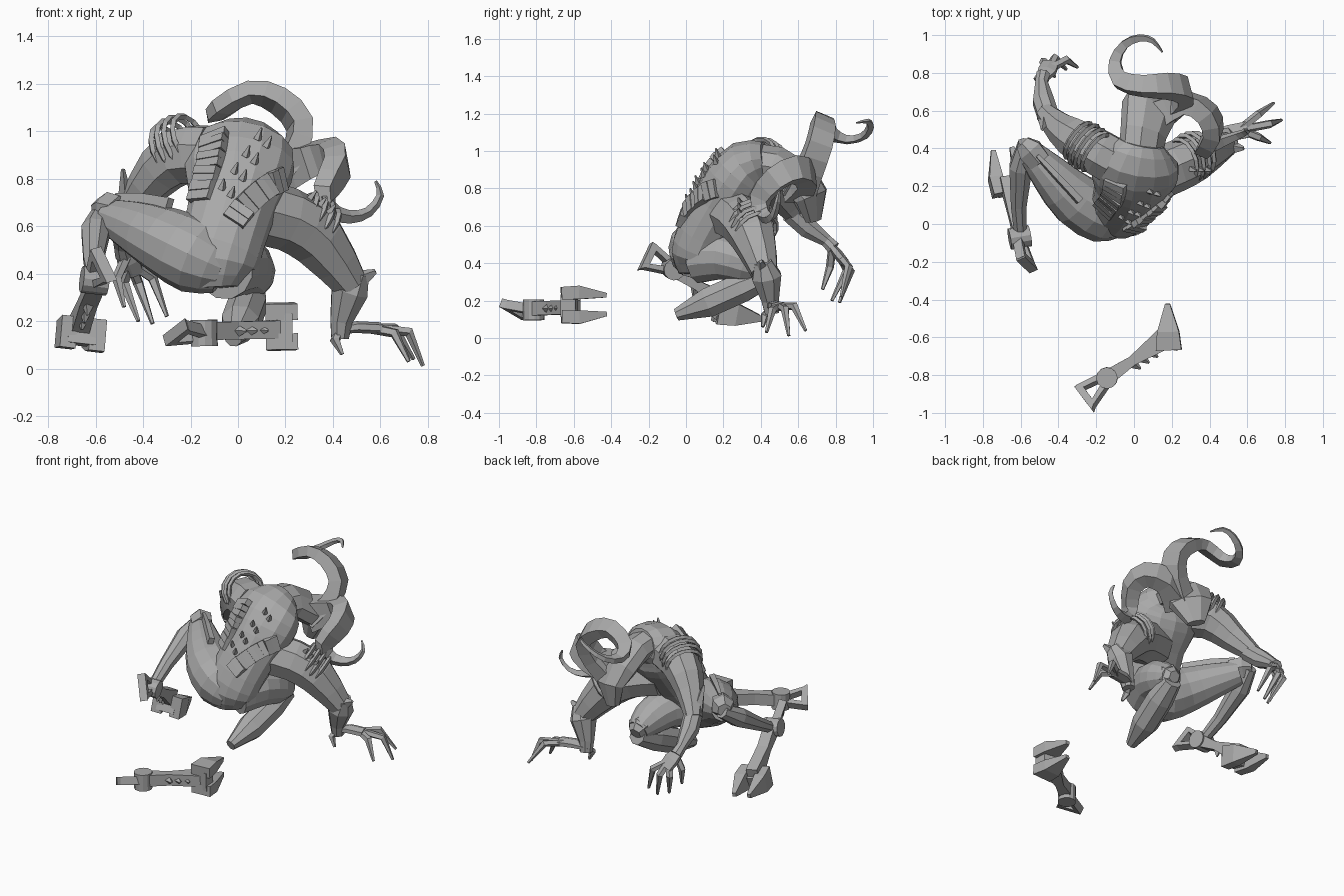
import bpy, bmesh, math
from mathutils import Vector, Matrix
from mathutils.bvhtree import BVHTree

cube = bpy.data.objects.get("Cube")
if cube:
    bpy.data.objects.remove(cube, do_unlink=True)

grey = bpy.data.materials.new("plain grey")
grey.use_nodes = True
grey.diffuse_color = (.4, .4, .4, 1)
grey.node_tree.nodes["Principled BSDF"].inputs["Base Color"].default_value = grey.diffuse_color


def finish(name, bm):
    """Turn a bmesh into a flat-shaded object."""
    bmesh.ops.recalc_face_normals(bm, faces=bm.faces)
    mesh = bpy.data.meshes.new(name)
    bm.to_mesh(mesh)
    bm.free()
    mesh.materials.append(grey)
    obj = bpy.data.objects.new(name, mesh)
    bpy.context.scene.collection.objects.link(obj)
    return obj


def refine(points):
    """Add a point halfway along each span of a smooth curve."""
    result = []
    for i in range(len(points) - 1):
        before, after = points[max(i - 1, 0)], points[min(i + 2, len(points) - 1)]
        result.append(points[i])
        result.append([(9 * (b + c) - a - d) / 16
                       for a, b, c, d in zip(before, points[i], points[i + 1], after)])
    return result + [points[-1]]


def loft(name, points, sides=8, width_axis=(1, 0, 0), flat=1.0):
    """Skin a path of (x, y, z, half width[, half depth]) with capped rings."""
    bm = bmesh.new()
    centres = [Vector(p[:3]) for p in points]
    across = Vector(width_axis)
    phase = math.pi / sides
    grow = 1 / math.cos(phase) if sides == 4 else 1
    rings = []
    for i, p in enumerate(points):
        ahead = centres[min(i + 1, len(points) - 1)]
        along = (ahead - centres[max(i - 1, 0)]).normalized()
        across = (across - along * across.dot(along)).normalized()
        deep = along.cross(across)
        a = p[3] * grow
        b = p[4] * grow if len(p) > 4 else a * flat
        ring = []
        for k in range(sides):
            t = math.tau * k / sides + phase
            ring.append(bm.verts.new(centres[i] + across * a * math.cos(t) + deep * b * math.sin(t)))
        rings.append(ring)
    for low, high in zip(rings, rings[1:]):
        for k in range(sides):
            n = (k + 1) % sides
            bm.faces.new((low[k], low[n], high[n], high[k]))
    bm.faces.new(rings[0])
    bm.faces.new(rings[-1])
    return finish(name, bm)


def prism(name, outline, low, high, matrix):
    """Extrude a flat outline between two heights, then place it."""
    bm = bmesh.new()
    face = bm.faces.new([bm.verts.new((x, y, low)) for x, y in outline])
    grown = bmesh.ops.extrude_face_region(bm, geom=[face])["geom"]
    lifted = [v for v in grown if isinstance(v, bmesh.types.BMVert)]
    bmesh.ops.translate(bm, verts=lifted, vec=(0, 0, high - low))
    bm.transform(matrix)
    return finish(name, bm)


def frame(origin, along, axis):
    """Matrix with x along the part and z near the given axis."""
    x = Vector(along).normalized()
    y = Vector(axis).cross(x).normalized()
    return Matrix.Translation(origin) @ Matrix((x, y, x.cross(y))).transposed().to_4x4()


def spike(name, base, tip, radius):
    return loft(name, [(*base, radius), (*tip, radius * .2)], 4, (.6, .5, .62))


# Hunched torso, neck and head
shoulder_axis = (.53, -.1, -.25)
torso = loft("torso", refine([
    (-.1, .05, .34, .1, .09), (-.1, .06, .44, .18, .14), (-.06, .1, .56, .18, .15),
    (-.02, .18, .7, .19, .16), (.0, .26, .82, .23, .17), (.02, .34, .92, .22, .15),
    (.04, .43, .95, .12, .1)]), 14, shoulder_axis)
loft("head", [
    (.03, .34, .95, .12, .09), (.05, .48, .93, .13, .09), (.08, .6, .85, .16, .09),
    (.1, .67, .76, .14, .07), (.07, .68, .63, .06, .04)], 8, shoulder_axis)

# Long curling horns
loft("upper_horn", refine([
    (.13, .6, .78, .09), (.23, .66, .9, .07), (.26, .71, 1.03, .065), (.17, .73, 1.13, .06),
    (.05, .73, 1.165, .05), (-.07, .76, 1.1, .045), (-.1, .86, 1.06, .03),
    (-.05, .95, 1.08, .022), (.03, .985, 1.13, .017), (.1, .97, 1.16, .012),
    (.15, .91, 1.15, .004)]), 4, (0, 1, 0), .65)
loft("lower_horn", refine([
    (.13, .58, .82, .1), (.28, .64, .87, .07), (.39, .58, .9, .065), (.42, .48, .85, .06),
    (.37, .4, .75, .05), (.39, .41, .67, .035), (.47, .44, .64, .025), (.55, .47, .66, .018),
    (.6, .49, .73, .013), (.58, .5, .79, .005)]), 4, (0, 0, 1), .75)

# Raised rib bands and spine studs, seated on the back
tree = BVHTree.FromObject(torso, bpy.context.evaluated_depsgraph_get())


def on_back(x, z):
    hit, normal, _, _ = tree.ray_cast(Vector((x, -1, z)), Vector((0, 1, 0)))
    return (hit, normal) if hit else (Vector((x, .2, z)), Vector((0, -1, 0)))


def rib_band(name, start, middle, end, half_width, count=9):
    def at(t):
        return [a * (1 - t) ** 2 + b * 2 * t * (1 - t) + c * t * t
                for a, b, c in zip(start, middle, end)]
    for i in range(count):
        here, normal = on_back(*at((i + .5) / count))
        step = on_back(*at((i + 1) / count))[0] - on_back(*at(i / count))[0]
        long = step.length * .52
        box = [(-long, -half_width), (long, -half_width), (long, half_width), (-long, half_width)]
        prism(name, box, -.03, .018 + .005 * (i % 2), frame(here, step, normal))


rib_band("right_rib", (-.1, .99), (-.11, .88), (-.165, .71), .06)
rib_band("left_rib", (.19, .8), (.08, .76), (-.02, .62), .05)
for i in range(4):
    for side in (-1, 1):
        seat, normal = on_back(-.05 + i * .05 + side * .018, .74 + i * .07 - side * .015)
        spike("spine_stud", seat, seat + normal * .02 + Vector((.015, 0, .035)), .013)

# Arms, with hooped shoulders and pointed elbows
loft("right_upper_arm", refine([
    (-.12, .34, .9, .13), (-.26, .42, .89, .125), (-.38, .5, .77, .09), (-.47, .59, .65, .055)]))
loft("right_forearm", [
    (-.45, .56, .67, .06), (-.48, .65, .59, .06), (-.49, .75, .52, .035), (-.48, .79, .48, .04)])
loft("right_palm", [(-.49, .77, .5, .035), (-.46, .81, .45, .055), (-.44, .85, .4, .05)], 6, (1, 0, 0), .5)
loft("left_upper_arm", refine([
    (.04, .23, .67, .14), (.21, .3, .63, .135), (.34, .36, .54, .125), (.48, .42, .35, .075)]))
loft("left_forearm", [
    (.51, .41, .41, .05), (.47, .43, .33, .085), (.435, .45, .2, .05), (.43, .46, .13, .04)])
loft("left_palm", [(.41, .46, .16, .03), (.5, .48, .175, .05), (.6, .5, .17, .05)], 6, (0, 1, 0), .5)
spike("left_elbow_spike", (.48, .41, .36), (.58, .4, .41), .04)
spike("right_elbow_spike", (-.47, .57, .66), (-.485, .5, .84), .03)


def hoops(name, centre, axis, radius, count=4, gap=.04):
    axis = Vector(axis).normalized()
    turn = axis.to_track_quat("Z", "Y").to_euler()
    for i in range(count):
        offset = i - (count - 1) / 2
        place = Vector(centre) + axis * gap * offset
        bpy.ops.mesh.primitive_torus_add(
            location=place, rotation=turn, major_segments=14, minor_segments=4,
            major_radius=radius - .01 * abs(offset), minor_radius=.014)
        bpy.context.object.name = name
        bpy.context.object.data.materials.append(grey)


hoops("right_shoulder_hoop", (-.25, .41, .94), (-.7, .5, -.35), .125)
hoops("left_shoulder_hoop", (.31, .36, .61), (.75, .3, -.55), .125)
for i in range(3):
    spike("shoulder_spike", (.28 + i * .04, .3, .69 - i * .03), (.33 + i * .04, .28, .75 - i * .03), .02)


def finger(name, root, knuckle, tip):
    loft(name, [(*root, .023), (*knuckle, .023), (*tip, .009)], 5)


for knuckle, tip in (((.66, .58, .17), (.74, .64, .04)), ((.72, .53, .155), (.78, .55, .012)),
                     ((.66, .46, .15), (.72, .43, .03))):
    finger("left_finger", (.56, .5, .17), knuckle, tip)
finger("left_thumb", (.43, .46, .16), (.41, .42, .12), (.44, .41, .06))
for knuckle, tip in (((-.36, .87, .38), (-.3, .83, .22)), ((-.42, .88, .36), (-.36, .82, .19)),
                     ((-.48, .86, .36), (-.42, .78, .2))):
    finger("right_finger", (-.45, .82, .44), knuckle, tip)
finger("right_thumb", (-.47, .78, .47), (-.51, .77, .38), (-.48, .73, .26))

# Legs, folded at the knee, with faceted knee caps
loft("right_thigh", refine([
    (-.06, .04, .42, .11), (-.17, .06, .47, .16), (-.31, .13, .54, .145), (-.44, .26, .6, .11),
    (-.54, .37, .64, .075)]), 12)
loft("right_shin", [
    (-.57, .43, .66, .045), (-.6, .3, .58, .065), (-.61, .1, .46, .045), (-.6, -.06, .37, .035)])
loft("right_knee_cap", [(-.5, .33, .66, .07), (-.55, .39, .67, .075), (-.59, .43, .67, .045)], 6)
loft("left_thigh", refine([
    (-.06, .06, .43, .14), (.01, .2, .44, .13), (.05, .33, .4, .11), (.06, .43, .36, .07)]), 12)
loft("left_shin", [
    (.06, .44, .33, .06), (.04, .3, .27, .085), (.01, .12, .19, .085), (-.02, -.05, .125, .035)])
loft("left_knee_cap", [(.05, .34, .39, .085), (.06, .42, .37, .08), (.06, .46, .35, .04)], 6)
loft("right_thigh_plate", [(-.3, .12, .65, .07), (-.42, .25, .68, .06), (-.52, .36, .7, .04)], 4, (1, -1, 0), .25)


def foot(name, hock, along, axis, bend=0):
    """Hock disc, twisted forked heel, slim shank and a two-toed hoof."""
    m = frame(hock, along, axis)
    disc = [(.057 * math.cos(t * math.tau / 12), .057 * math.sin(t * math.tau / 12)) for t in range(12)]
    prism(name + "_hock", disc, -.06, .05, m)
    heel = m @ Matrix.Rotation(math.radians(-25), 4, "X")
    for s in (-1, 1):
        prong = [(-.02, s * .04), (-.03, s * .01), (-.15, s * .05 - .02), (-.16, s * .08 - .02)]
        prism(name + "_heel_prong", prong, -.035, .015, heel)
    prism(name + "_heel_bar", [(-.13, .045), (-.17, .06), (-.16, -.11), (-.125, -.08)], -.035, .015, heel)
    shank = [(.03, .038), (.16, .026), (.36, .06), (.4, -.06), (.3, -.045), (.16, -.026), (.03, -.038)]
    prism(name + "_shank", shank, -.035, .04, m)
    for i in range(3):
        p = .16 + i * .055
        spike(name + "_spur", m @ Vector((p, -.02, 0)), m @ Vector((p + .015, -.06, 0)), .018)
    pivot = Matrix.Translation((.35, 0, 0))
    hoof = m @ pivot @ Matrix.Rotation(math.radians(bend), 4, "Z") @ pivot.inverted()
    prism(name + "_bridge", [(.32, -.02), (.39, -.09), (.43, -.02), (.38, .03)], -.05, .07, hoof)
    for side in (-1, 1):
        rows = ((.355, -.06, .062, .068, .034), (.405, .02, .066, .058, .036), (.485, .145, .05, .013, .012))
        path = [(*(hoof @ Vector((x, y, side * z + .014))), a, b) for x, y, z, a, b in rows]
        loft(name + "_toe", path, 4, hoof.to_3x3() @ Vector((.84, -.54, 0)))


foot("right_foot", (-.6, -.07, .37), (-.2, .8, -.54), (1, 0, 0), -34)
foot("loose_foot", (-.143, -.815, .155), (.83, .56, .02), (0, 0, 1))
